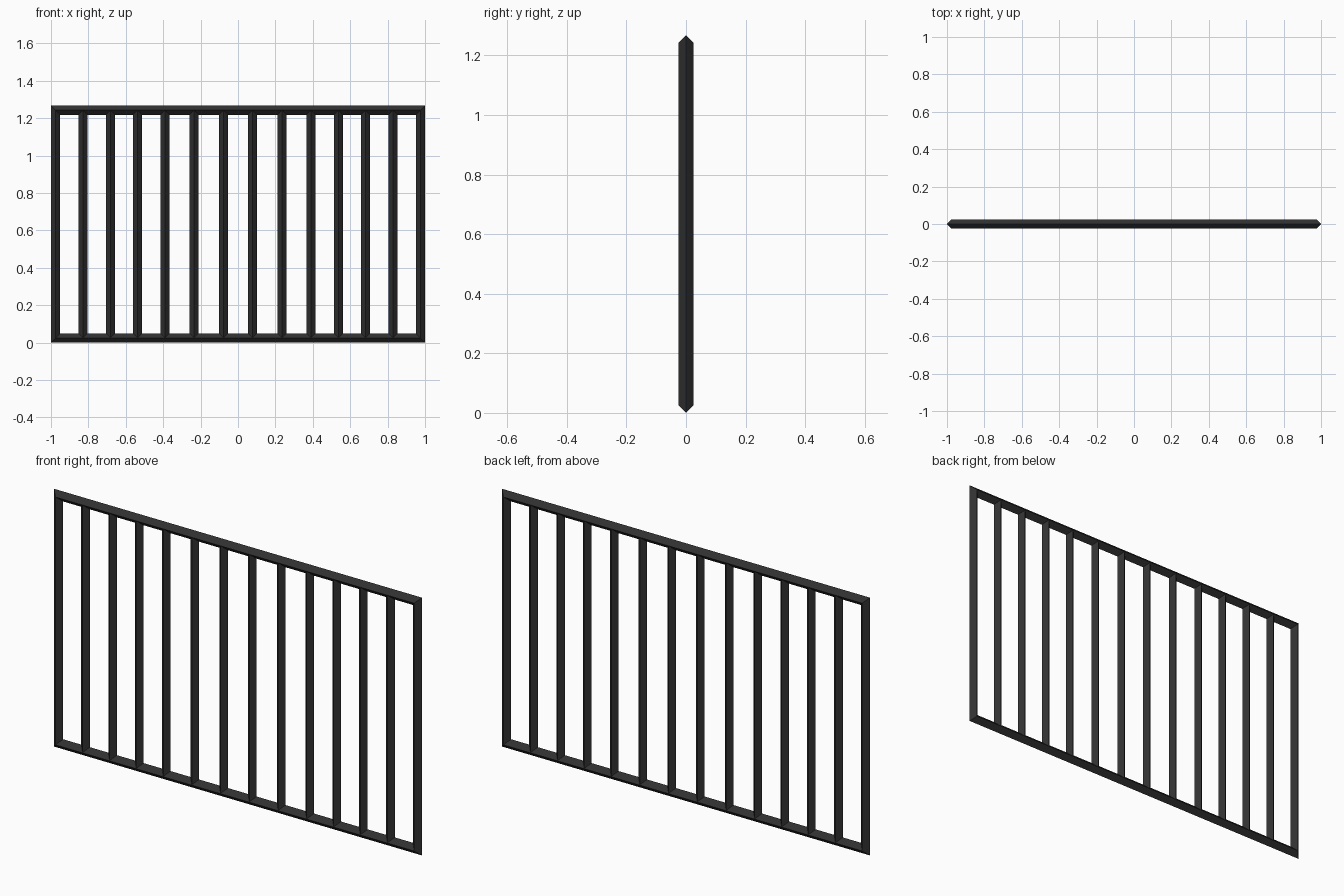
import bpy, bmesh

if "Cube" in bpy.data.objects:
    bpy.data.objects.remove(bpy.data.objects["Cube"])

R = 0.0245            # half diagonal of the diamond-section bars
W, H = 1.0, 1.267     # half width and full height

dark = bpy.data.materials.new("dark_metal")
dark.diffuse_color = (0.03, 0.03, 0.03, 1)
dark.use_nodes = True
dark.node_tree.nodes["Principled BSDF"].inputs["Base Color"].default_value = dark.diffuse_color


def finish(name, bm):
    bmesh.ops.recalc_face_normals(bm, faces=bm.faces)
    mesh = bpy.data.meshes.new(name)
    bm.to_mesh(mesh)
    bm.free()
    mesh.materials.append(dark)
    obj = bpy.data.objects.new(name, mesh)
    bpy.context.collection.objects.link(obj)
    return obj


# Mitred outer frame: diamond section swept round a rectangle
bm = bmesh.new()
rings = []
for sx, sz in ((-1, -1), (1, -1), (1, 1), (-1, 1)):
    ring = []
    for inset, y in ((0, 0), (R, -R), (2 * R, 0), (R, R)):
        ring.append(bm.verts.new((sx * (W - inset), y, H / 2 + sz * (H / 2 - inset))))
    rings.append(ring)
for i in range(4):
    a, b = rings[i], rings[(i + 1) % 4]
    for j in range(4):
        k = (j + 1) % 4
        bm.faces.new((a[j], b[j], b[k], a[k]))
finish("outer_frame", bm)


# Upright bars, ending inside the rails
def upright(name, x, r=0.0235):
    bm = bmesh.new()
    loops = [[bm.verts.new((x + dx * r, dy * r, z))
              for dx, dy in ((-1, 0), (0, -1), (1, 0), (0, 1))]
             for z in (R, H - R)]
    for j in range(4):
        k = (j + 1) % 4
        bm.faces.new((loops[0][j], loops[0][k], loops[1][k], loops[1][j]))
    bm.faces.new(loops[0])
    bm.faces.new(loops[1])
    finish(name, bm)


for i, x in enumerate((0.078, 0.235, 0.39, 0.537, 0.682, 0.829)):
    upright(f"upright_right_{i + 1}", x)
    upright(f"upright_left_{i + 1}", -x)
